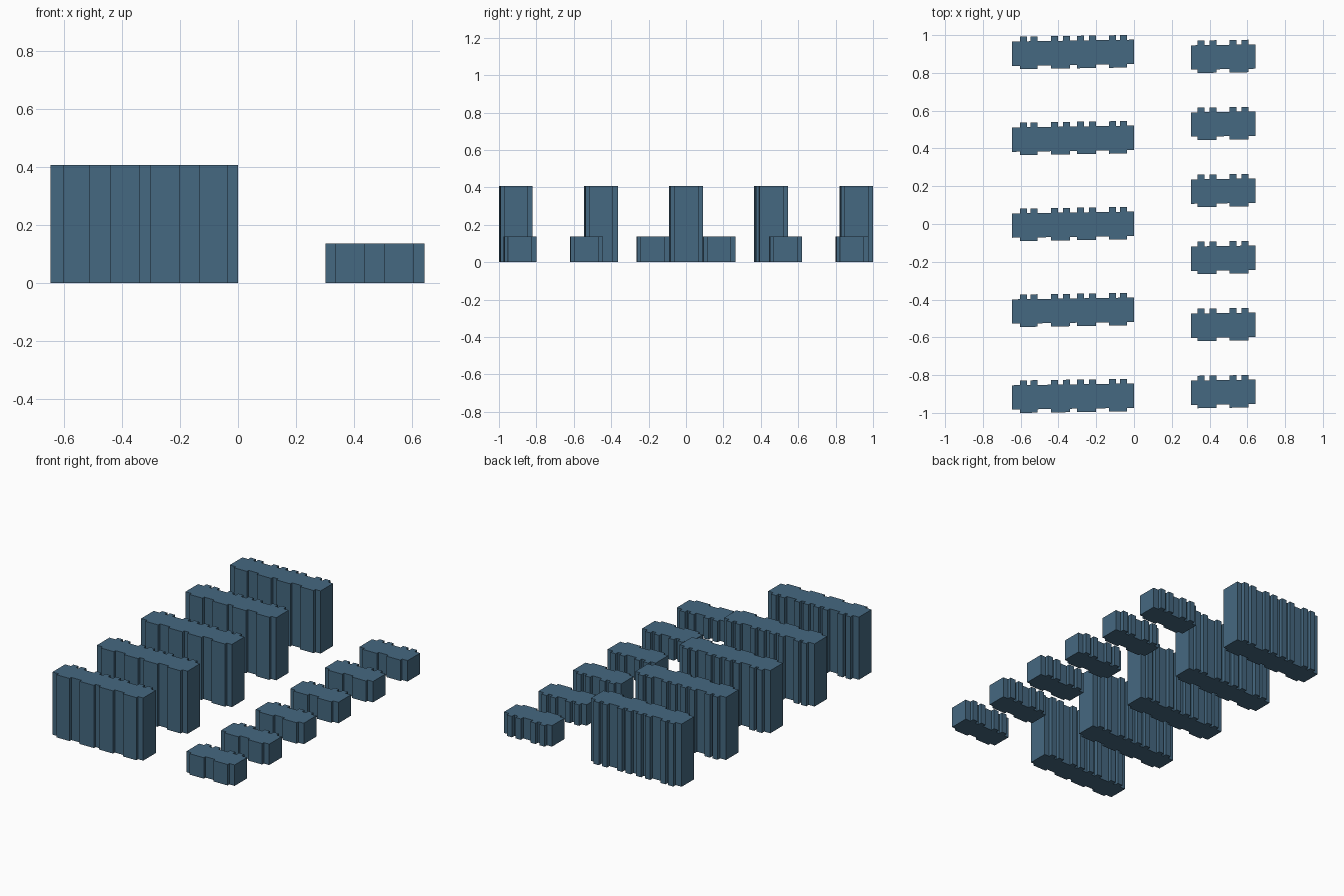
import bpy, bmesh

if "Cube" in bpy.data.objects:
    bpy.data.objects.remove(bpy.data.objects["Cube"])

SLOPE = 0.015          # the blocks sit very slightly skewed to the street
TOP, BOTTOM = 0.061, -0.068
TAB, BAY = 0.086, -0.086
TAB_W = 0.037


def block(name, x0, x1, bays, yc, height):
    """Extruded floor plan: front bay projections, paired tabs at the back."""
    pts = [(x0, BOTTOM)]
    for a, b in bays:
        pts += [(a, BOTTOM), (a, BAY), (b, BAY), (b, BOTTOM)]
    pts += [(x1, BOTTOM), (x1, TOP)]
    for a, b in reversed(bays):
        for lo, hi in ((b - TAB_W, b), (a, a + TAB_W)):
            pts += [(hi, TOP), (hi, TAB), (lo, TAB), (lo, TOP)]
    pts.append((x0, TOP))
    xm = (x0 + x1) / 2

    bm = bmesh.new()
    base = bm.faces.new([bm.verts.new((x, y + yc + SLOPE * (x - xm), 0)) for x, y in pts])
    ext = bmesh.ops.extrude_face_region(bm, geom=[base], use_keep_orig=True)
    for v in ext["geom"]:
        if isinstance(v, bmesh.types.BMVert):
            v.co.z = height
    bmesh.ops.recalc_face_normals(bm, faces=bm.faces)
    mesh = bpy.data.meshes.new(name)
    bm.to_mesh(mesh)
    bm.free()
    obj = bpy.data.objects.new(name, mesh)
    bpy.context.collection.objects.link(obj)
    mesh.materials.append(paint)


paint = bpy.data.materials.new("slate_blue")
paint.diffuse_color = (0.06, 0.14, 0.22, 1)
paint.use_nodes = True
paint.node_tree.nodes["Principled BSDF"].inputs["Base Color"].default_value = paint.diffuse_color

# five tall four-bay apartment blocks
tall_bays = [(-0.603, -0.511), (-0.439, -0.338), (-0.302, -0.202), (-0.132, -0.036)]
for i in range(5):
    block(f"tall_block_{i + 1}", -0.645, 0.0, tall_bays, (i - 2) * 0.455, 0.407)

# six low two-bay apartment blocks
low_bays = [(0.336, 0.437), (0.505, 0.605)]
for i in range(6):
    block(f"low_block_{i + 1}", 0.301, 0.643, low_bays, (i - 2.5) * 0.355, 0.136)
